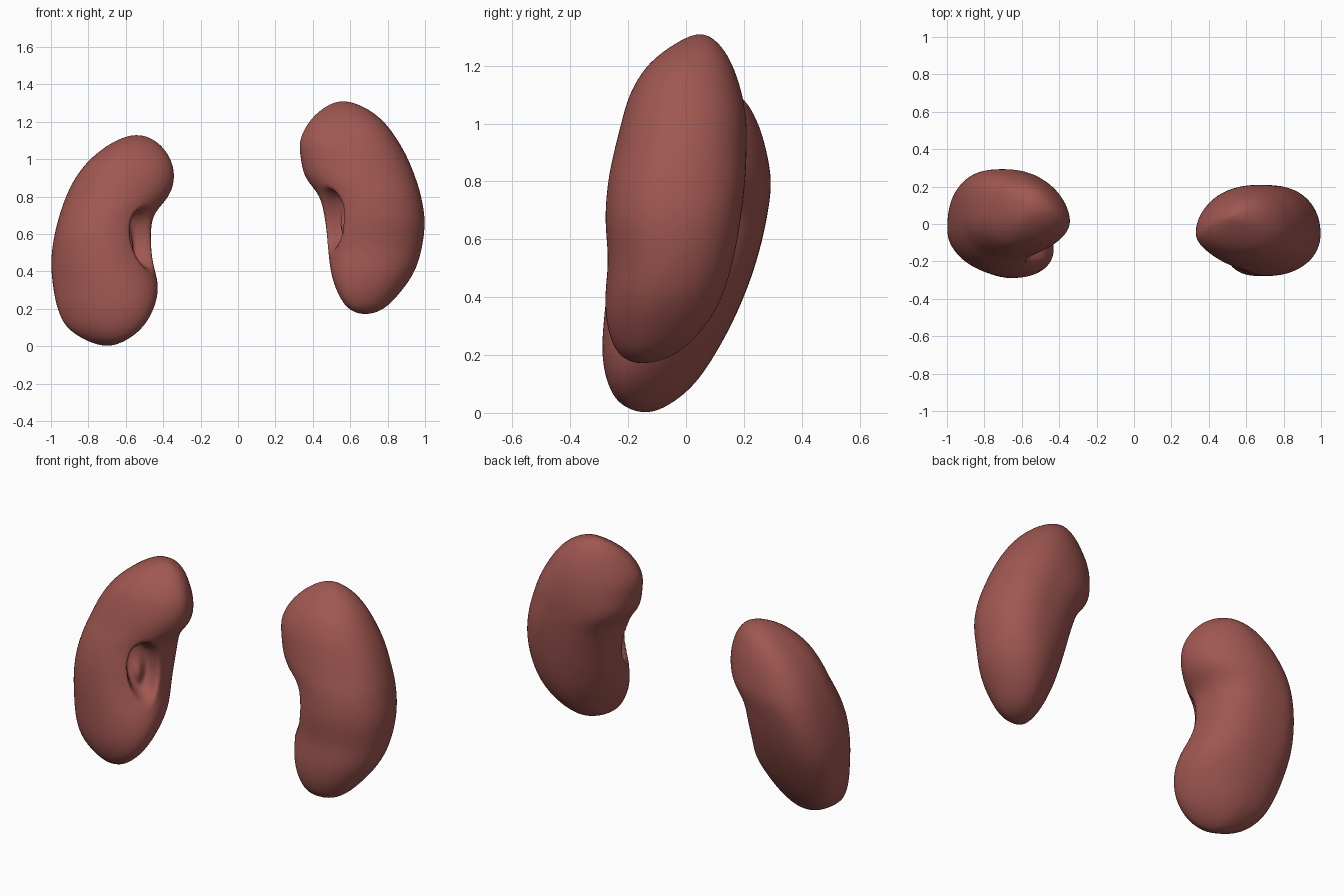
import bpy
import bmesh
import math
from mathutils import Vector

SEGMENTS = 112     # points around each slice
STEPS = 7          # slices between two measured rows

if "Cube" in bpy.data.objects:
    bpy.data.objects.remove(bpy.data.objects["Cube"], do_unlink=True)

tissue = bpy.data.materials.new("reddish brown tissue")
tissue.use_nodes = True
tissue.diffuse_color = (0.35, 0.095, 0.082, 1)
tissue.node_tree.nodes["Principled BSDF"].inputs["Base Color"].default_value = tissue.diffuse_color

# Rows from bottom to top: height, inner x, outer x, front y, back y
RIGHT_ROWS = [
    (0, -.70, -.70, -.14, -.14),
    (.03, -.60, -.81, -.225, -.055),
    (.1, -.51, -.915, -.27, .03),
    (.2, -.45, -.965, -.29, .1),
    (.32, -.425, -.99, -.285, .165),
    (.45, -.455, -1, -.27, .22),
    (.58, -.465, -.985, -.25, .26),
    (.7, -.45, -.955, -.22, .285),
    (.8, -.37, -.92, -.185, .295),
    (.9, -.34, -.87, -.155, .28),
    (1, -.36, -.79, -.11, .25),
    (1.09, -.43, -.67, -.02, .195),
    (1.132, -.54, -.54, .09, .09),
]
LEFT_ROWS = [
    (.17, .68, .68, -.15, -.15),
    (.2, .59, .78, -.23, -.04),
    (.29, .53, .87, -.27, .06),
    (.4, .495, .945, -.28, .125),
    (.53, .48, .985, -.27, .165),
    (.67, .465, 1, -.28, .19),
    (.8, .435, .98, -.27, .205),
    (.9, .36, .95, -.25, .21),
    (1, .335, .91, -.225, .21),
    (1.1, .33, .855, -.195, .195),
    (1.2, .38, .78, -.135, .162),
    (1.275, .46, .68, -.04, .115),
    (1.312, .56, .56, .05, .05),
]


def mix(a, b, t):
    return a + (b - a) * t


def smooth_rows(rows):
    """Spline through the rows, rounding over at both poles."""
    def flipped(r):
        return (r[0], r[2], r[1], r[4], r[3])
    padded = [flipped(rows[1])] + rows + [flipped(rows[-2])]
    result = []
    for a, b, c, d in zip(padded, padded[1:], padded[2:], padded[3:]):
        for k in range(STEPS):
            t = k / STEPS
            result.append([
                q + t / 2 * (r - p + t * (2 * p - 5 * q + 4 * r - s + t * (3 * (q - r) + s - p)))
                for p, q, r, s in zip(a, b, c, d)])
    return result[1:]


def slice_point(row, angle, level, outer_back, outer_front):
    """Four rounded quarters joining the inner, back, outer and front extremes.

    A power below one makes a quarter fuller, above one makes it flatter."""
    z, inner, outer, front, back = row
    c, s = math.cos(angle), math.sin(angle)
    waist = math.sin(math.pi * level) ** 4
    if c > 0:
        side_x, side_y = inner, mix(front, back, mix(.25, .4, level) + .1 * waist)
        power = 1.16 - .4 * waist if s > 0 else mix(.78, 1.05, level) + .15 * waist
    else:
        side_x, side_y = outer, mix(front, back, .48)
        power = outer_back if s > 0 else mix(*outer_front, min(1, level * 2))
    if s > 0:
        tip_x, tip_y = mix(inner, outer, .58), back
    else:
        tip_x, tip_y = mix(inner, outer, mix(.35, .62, level)), front
    return Vector((mix(tip_x, side_x, abs(c) ** power), mix(side_y, tip_y, abs(s) ** power), z))


def press_hilum(point, centre, inward):
    """Push an oval pocket with a softly ridged floor into the inner edge."""
    offset = point - centre
    along = Vector((-inward.y, inward.x, 0))
    if abs(offset.dot(inward)) > .15:
        return point
    u, v = offset.dot(along) / .085, offset.z / .165
    t = max(0, min(1, (1.05 - math.hypot(u, v)) / .35))
    ridge = 1 - .3 * math.exp(-((u - .1) ** 2 + (v + .2) ** 2) * 9)
    return point + inward * (.1 * t * t * (3 - 2 * t) * ridge)


def relax(bm, passes):
    for _ in range(passes):
        bmesh.ops.smooth_vert(bm, verts=bm.verts, factor=.5,
                              use_axis_x=True, use_axis_y=True, use_axis_z=True)


def build_kidney(name, rows, centre, inward, outer_back, outer_front):
    bm = bmesh.new()
    centre, inward = Vector(centre), Vector(inward).normalized()
    slices = smooth_rows(rows)
    rings = []
    for n, row in enumerate(slices):
        level = n / (len(slices) - 1)
        rings.append([
            bm.verts.new(slice_point(row, math.tau * i / SEGMENTS, level, outer_back, outer_front))
            for i in range(SEGMENTS)])
    # Skin between neighbouring slices
    for low, high in zip(rings, rings[1:]):
        for i in range(SEGMENTS):
            j = (i + 1) % SEGMENTS
            bm.faces.new((low[i], low[j], high[j], high[i]))
    # Close both poles with a fan
    for ring, row in ((rings[0], rows[0]), (rings[-1], rows[-1])):
        pole = bm.verts.new((row[1], row[3], row[0]))
        for i in range(SEGMENTS):
            bm.faces.new((ring[i], ring[(i + 1) % SEGMENTS], pole))
    # Even out the body, then press the pocket
    relax(bm, 12)
    for vert in bm.verts:
        vert.co = press_hilum(vert.co, centre, inward)
    relax(bm, 1)
    bmesh.ops.recalc_face_normals(bm, faces=bm.faces)
    for face in bm.faces:
        face.smooth = True
    mesh = bpy.data.meshes.new(name)
    bm.to_mesh(mesh)
    bm.free()
    mesh.materials.append(tissue)
    bpy.context.collection.objects.link(bpy.data.objects.new(name, mesh))


build_kidney("right_kidney", RIGHT_ROWS, (-.505, -.14, .575), (-.84, .54, 0), .72, (1.6, .97))
build_kidney("left_kidney", LEFT_ROWS, (.505, -.17, .68), (.84, .54, 0), .93, (1, .94))
